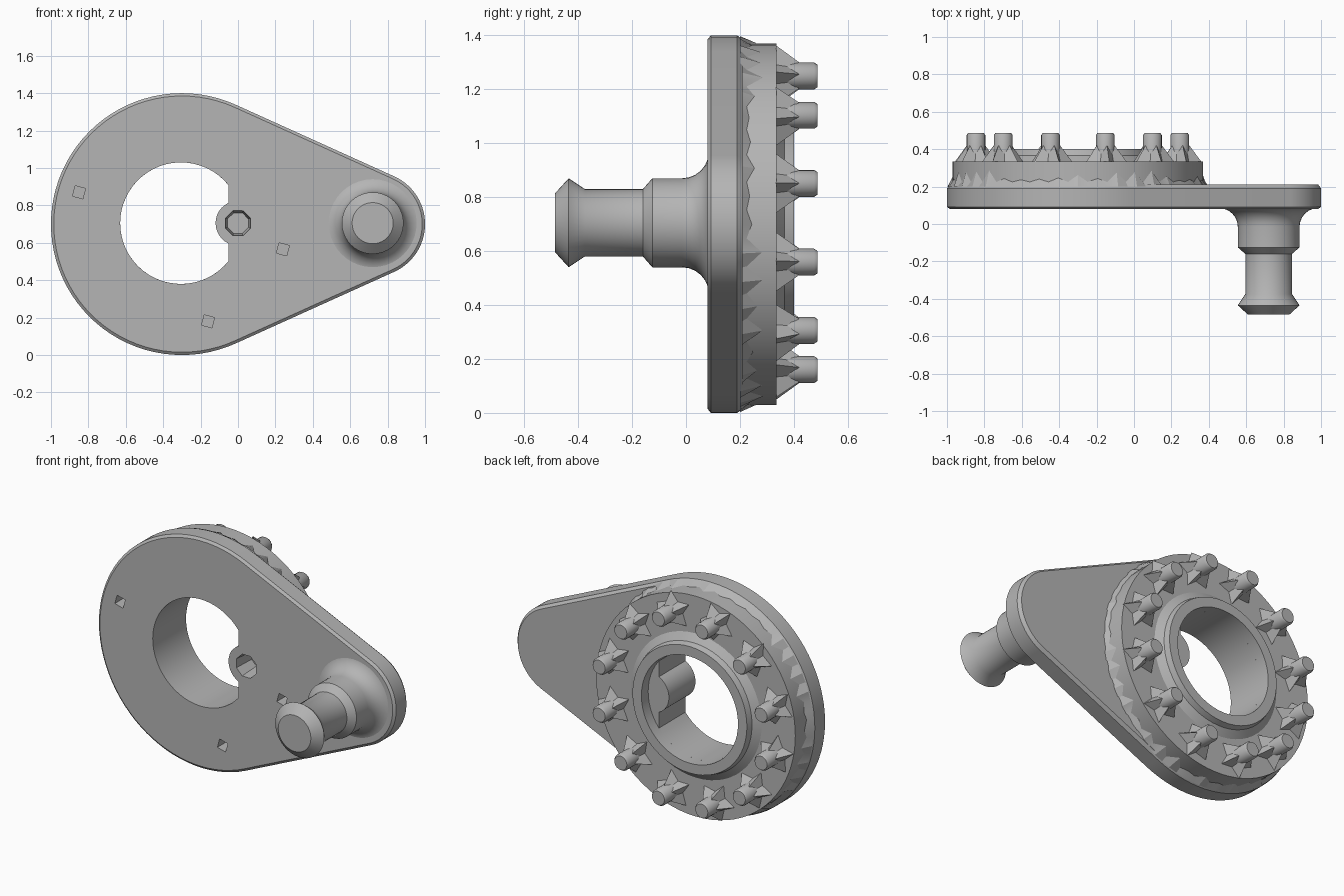
import bpy, bmesh, math, random

if "Cube" in bpy.data.objects:
    bpy.data.objects.remove(bpy.data.objects["Cube"])

random.seed(4)
grey = bpy.data.materials.new("plain grey")
grey.diffuse_color = (0.46, 0.46, 0.46, 1)
grey.use_nodes = True
grey.node_tree.nodes["Principled BSDF"].inputs["Base Color"].default_value = grey.diffuse_color

HUB = (-0.30, 0.70)     # x, z of the large round end
BORE = (-0.305, 0.705)
PIN = (0.72, 0.705)     # x, z of the handle pin
BOSS = (0.0, 0.705)


def finish(name, bm, angle=35):
    bmesh.ops.recalc_face_normals(bm, faces=bm.faces)
    me = bpy.data.meshes.new(name)
    bm.to_mesh(me)
    bm.free()
    me.materials.append(grey)
    ob = bpy.data.objects.new(name, me)
    bpy.context.collection.objects.link(ob)
    bpy.ops.object.select_all(action='DESELECT')
    ob.select_set(True)
    bpy.context.view_layer.objects.active = ob
    bpy.ops.object.shade_smooth_by_angle(angle=math.radians(angle))
    return ob


def arc(c, r, a0, a1, n):
    """n + 1 points (x, z) on an arc, angles in degrees"""
    return [(c[0] + r * math.cos(math.radians(a0 + (a1 - a0) * i / n)),
             c[1] + r * math.sin(math.radians(a0 + (a1 - a0) * i / n))) for i in range(n + 1)]


def circle(c, r, n, start=0):
    return arc(c, r, start, start + 360, n)[:-1]


def bridge(bm, a, b):
    n = len(a)
    for i in range(n):
        bm.faces.new((a[i], a[(i + 1) % n], b[(i + 1) % n], b[i]))


def slab(name, stacks):
    """Solid whose walls are stacks of (y, loop); both ends are filled around the holes"""
    bm = bmesh.new()
    ends = ([], [])
    for stack in stacks:
        rings = [[bm.verts.new((x, y, z)) for x, z in loop] for y, loop in stack]
        for a, b in zip(rings, rings[1:]):
            bridge(bm, a, b)
        for k, ring in ((0, rings[0]), (1, rings[-1])):
            n = len(ring)
            ends[k].extend(bm.edges.get((ring[i], ring[(i + 1) % n])) for i in range(n))
    for k in (0, 1):
        bmesh.ops.triangle_fill(bm, use_beauty=True, use_dissolve=False,
                                edges=ends[k], normal=(0, -1 if k == 0 else 1, 0))
    return finish(name, bm)


def lathe(name, c, profile, seg, caps=True):
    """Turn a list of (radius, y) around an axis along y"""
    bm = bmesh.new()
    rings = [[bm.verts.new((x, y, z)) for x, z in circle(c, r, seg)] for r, y in profile]
    for a, b in zip(rings, rings[1:]):
        bridge(bm, a, b)
    if caps:
        bm.faces.new(rings[0])
        bm.faces.new(rings[-1])
    return finish(name, bm)


def teardrop(inset):
    """Two arcs joined by their common tangents"""
    r1, r2 = 0.70 - inset, 0.28 - inset
    t = math.degrees(math.acos((r1 - r2) / (PIN[0] - HUB[0])))
    return arc(HUB, r1, t, 360 - t, 56) + arc((PIN[0], HUB[1]), r2, -t, t, 28)


# bore outline, interrupted by the small boss and its web
web_x = -0.052
a = math.degrees(math.acos((web_x - BORE[0]) / 0.325))
b = math.degrees(math.acos((web_x - BOSS[0]) / 0.12))
bore = arc(BORE, 0.325, a, 360 - a, 48) + arc(BOSS, 0.12, 360 - b, b, 12)

# crank plate with bore, boss socket and small pits
plate = [[(0.08, teardrop(0.015)), (0.092, teardrop(0)),
          (0.19, teardrop(0)), (0.21, teardrop(0.015))],
         [(0.08, bore), (0.21, bore)],
         [(0.08, circle(BOSS, 0.072, 8, 22)), (0.21, circle(BOSS, 0.06, 8, 22))]]
for p in ((-0.85, 0.87), (-0.16, 0.18), (0.24, 0.565)):
    pit = circle(p, 0.04, 4, 30)
    plate.append([(0.08, pit), (0.21, pit)])
slab("crank_plate", plate)

# raised disc behind the plate
slab("back_disc", [[(0.21, circle(HUB, 0.67, 80)), (0.335, circle(HUB, 0.67, 80))],
                   [(0.21, bore), (0.335, bore)]])

# jagged fillet where disc and plate meet
bm = bmesh.new()
n = 80
low = [bm.verts.new((x, 0.2, z)) for x, z in circle(HUB, 0.697, n)]
high = [bm.verts.new((x, 0.225 if i % 2 else random.uniform(0.23, 0.29), z))
        for i, (x, z) in enumerate(circle(HUB, 0.671, n))]
bridge(bm, low, high)
finish("disc_fillet", bm, 20)

# lip around the bore
lathe("bore_lip", BORE, [(0.325, 0.33), (0.325, 0.40), (0.385, 0.40), (0.395, 0.365),
                         (0.44, 0.334)], 56, caps=False)

# handle pin with flared foot, collar and bulged head
foot = [(0.165 + 0.10 * (1 - math.sin(t)), -0.015 + 0.097 * (1 - math.cos(t)))
        for t in [math.radians(90 * i / 6) for i in range(7)]]
foot = [(0.165 + 0.10 * (1 - math.cos(math.radians(15 * i))),
         -0.015 + 0.10 * math.sin(math.radians(15 * i))) for i in range(6, -1, -1)]
lathe("handle_pin", PIN, foot + [(0.165, -0.125), (0.125, -0.16), (0.125, -0.375),
                                 (0.165, -0.435), (0.11, -0.485)], 40)

# twelve pegs with spiky feet
for k in range(12):
    t = math.radians(15 + 30 * k)
    c = (HUB[0] + 0.564 * math.cos(t), 0.705 + 0.564 * math.sin(t))
    lathe("peg", c, [(0.05, 0.33), (0.05, 0.475), (0.042, 0.487)], 20)
    bm = bmesh.new()
    turn = random.uniform(0, 72)
    inner, outer = circle(c, 0.06, 10, turn), circle(c, 0.115, 10, turn)
    base = [bm.verts.new(((outer if i % 2 else inner)[i][0], 0.334,
                          (outer if i % 2 else inner)[i][1])) for i in range(10)]
    top = [bm.verts.new((x, 0.42 if i % 2 else 0.375, z))
           for i, (x, z) in enumerate(circle(c, 0.051, 10, turn))]
    bridge(bm, base, top)
    finish("peg_foot", bm, 10)
